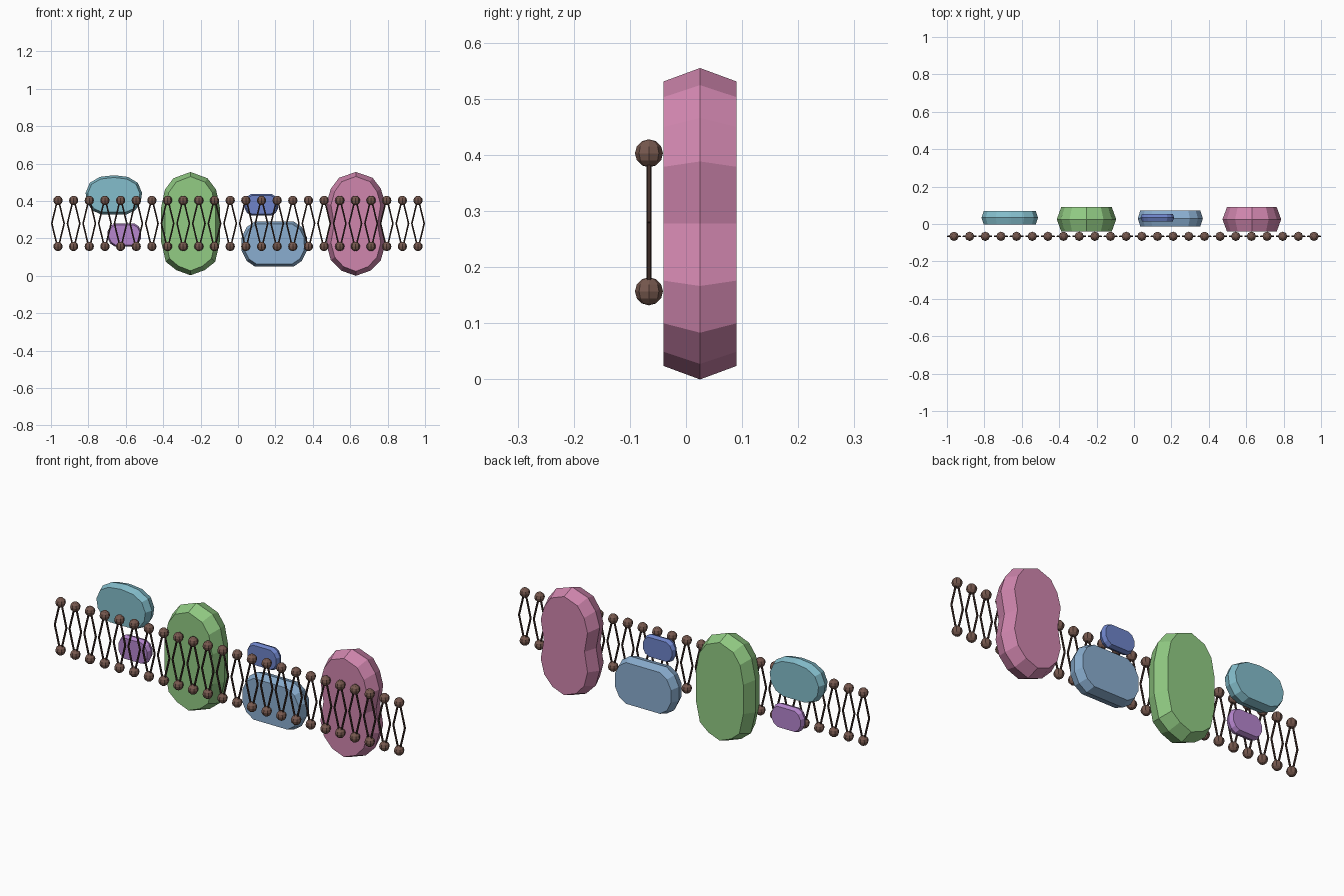
import bpy, bmesh, math
from mathutils import Vector

if "Cube" in bpy.data.objects:
    bpy.data.objects.remove(bpy.data.objects["Cube"])


def material(name, rgb):
    m = bpy.data.materials.new(name)
    lin = [((c / 255 + 0.055) / 1.055) ** 2.4 for c in rgb]
    m.diffuse_color = (*lin, 1)
    m.use_nodes = True
    m.node_tree.nodes["Principled BSDF"].inputs["Base Color"].default_value = m.diffuse_color
    return m


def finish(bm, name, mat):
    bmesh.ops.recalc_face_normals(bm, faces=bm.faces)
    me = bpy.data.meshes.new(name)
    bm.to_mesh(me)
    bm.free()
    me.materials.append(mat)
    ob = bpy.data.objects.new(name, me)
    bpy.context.collection.objects.link(ob)
    return ob


# Right half outlines (top to bottom), normalised to the bounding box -1..1
OVAL = [(0, 1), (0.57, 0.88), (0.86, 0.66), (1, 0.28), (1, -0.32),
        (0.83, -0.74), (0.48, -0.90), (0, -1)]
WAISTED = [(0, 1), (0.57, 0.89), (0.85, 0.68), (1, 0.40), (0.87, 0.0), (1, -0.40),
           (0.85, -0.70), (0.5, -0.90), (0, -1)]
DOME = [(0.05, 1), (0.5, 0.92), (0.85, 0.62), (1, 0.1), (0.95, -0.4),
        (0.75, -0.8), (0.45, -1)]
PILL = [(0.6, 1), (0.85, 0.75), (1, 0.3), (1, -0.3), (0.85, -0.75), (0.6, -1)]


def protein(name, mat, half, x0, x1, z0, z1, y0, y1, inset):
    """Flat blob: wide middle ring tapering to smaller front and back faces."""
    outline = half + [(-x, z) for x, z in reversed(half) if x > 0]
    cx, cz, hx, hz = (x0 + x1) / 2, (z0 + z1) / 2, (x1 - x0) / 2, (z1 - z0) / 2
    bm = bmesh.new()
    rings = []
    for y, d in ((y0, inset), ((y0 + y1) / 2, 0), (y1, inset)):
        rings.append([bm.verts.new((cx + u * (hx - d), y, cz + v * (hz - d)))
                      for u, v in outline])
    n = len(outline)
    for a, b in zip(rings, rings[1:]):
        for i in range(n):
            j = (i + 1) % n
            bm.faces.new((a[i], a[j], b[j], b[i]))
    bm.faces.new(rings[0])
    bm.faces.new(rings[-1])
    finish(bm, name, mat)


protein("green_channel_protein", material("leaf green", (146, 204, 132)), OVAL,
        -0.413, -0.095, 0.003, 0.555, -0.04, 0.09, 0.024)
protein("pink_channel_protein", material("pink", (208, 134, 174)), WAISTED,
        0.473, 0.787, 0.0, 0.555, -0.04, 0.09, 0.024)
protein("teal_surface_protein", material("teal", (132, 190, 204)), DOME,
        -0.815, -0.513, 0.328, 0.537, -0.003, 0.07, 0.012)
protein("purple_inner_protein", material("purple", (182, 134, 206)), PILL,
        -0.697, -0.518, 0.158, 0.28, 0.012, 0.056, 0.008)
protein("indigo_surface_protein", material("indigo", (110, 132, 202)), PILL,
        0.035, 0.215, 0.322, 0.438, 0.014, 0.054, 0.008)
protein("blue_inner_protein", material("light blue", (138, 174, 208)), PILL,
        0.02, 0.368, 0.05, 0.29, -0.014, 0.073, 0.014)

# Membrane: two rows of heads, each with a pair of splayed tails
COUNT, X_END, Y, MID = 24, 0.9626, -0.066, 0.28
HEAD_R, HEAD_DZ, SPLAY, TAIL_R = 0.025, 0.123, 0.033, 0.0048
head_mat = material("brown", (118, 88, 78))
tail_mat = material("dark brown", (66, 47, 42))

for side, label in ((1, "upper"), (-1, "lower")):
    heads, tails = bmesh.new(), bmesh.new()
    for i in range(COUNT):
        x = -X_END + 2 * X_END * i / (COUNT - 1)
        top = Vector((x, Y, MID + side * HEAD_DZ))
        s = bmesh.ops.create_uvsphere(heads, u_segments=8, v_segments=6, radius=HEAD_R)
        bmesh.ops.translate(heads, verts=s["verts"], vec=top)
        for sx in (-1, 1):
            start = top + Vector((sx * 0.007, 0, -side * 0.015))
            end = Vector((x + sx * SPLAY, Y, MID))
            d = end - start
            c = bmesh.ops.create_cone(tails, cap_ends=True, segments=6, radius1=TAIL_R,
                                      radius2=TAIL_R, depth=d.length)
            rot = Vector((0, 0, 1)).rotation_difference(d).to_matrix()
            bmesh.ops.rotate(tails, verts=c["verts"], cent=(0, 0, 0), matrix=rot)
            bmesh.ops.translate(tails, verts=c["verts"], vec=(start + end) / 2)
    finish(heads, label + "_lipid_heads", head_mat)
    finish(tails, label + "_lipid_tails", tail_mat)
